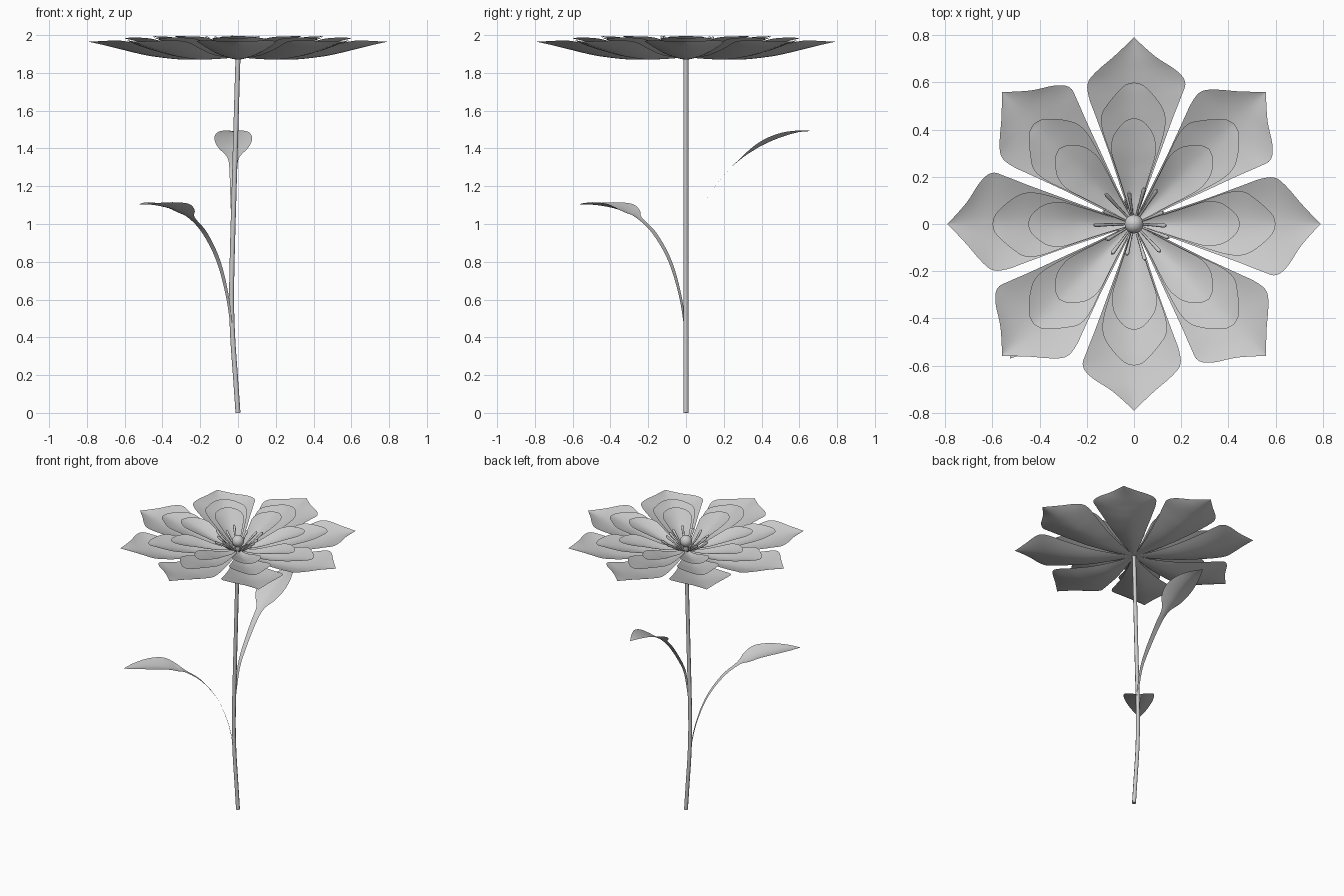
import bpy, bmesh, math, random
from mathutils import Vector

random.seed(4)


def spline(rows, steps):
    """Catmull-Rom samples through rows of numbers."""
    out = []
    n = len(rows)
    for i in range(n - 1):
        p = [rows[max(i - 1, 0)], rows[i], rows[i + 1], rows[min(i + 2, n - 1)]]
        for k in range(steps):
            t = k / steps
            out.append([0.5 * (2 * b + (c - a) * t + (2 * a - 5 * b + 4 * c - d) * t * t
                               + (3 * b - a - 3 * c + d) * t ** 3) for a, b, c, d in zip(*p)])
    out.append(list(rows[-1]))
    return out


def blade(name, rows, angle, loc=(0, 0, 0), cols=10, power=1.6):
    """Thin sheet along local +x. Row: distance, height, left width, right width, edge lift."""
    bm = bmesh.new()
    grid = []
    for d, z, wl, wr, lift in spline(rows, 5):
        line = []
        for j in range(cols + 1):
            v = 2 * j / cols - 1
            w = wl if v > 0 else wr
            line.append(bm.verts.new((d, v * max(w, 0.0005), z + lift * abs(v) ** power)))
        grid.append(line)
    for a, b in zip(grid, grid[1:]):
        for j in range(cols):
            bm.faces.new((a[j], b[j], b[j + 1], a[j + 1]))
    me = bpy.data.meshes.new(name)
    bm.to_mesh(me)
    bm.free()
    me.shade_smooth()
    ob = bpy.data.objects.new(name, me)
    ob.location = loc
    ob.rotation_euler.z = angle
    bpy.context.collection.objects.link(ob)
    return ob


def tube(name, points, radius, radii=None):
    cu = bpy.data.curves.new(name, 'CURVE')
    cu.dimensions = '3D'
    cu.bevel_depth = radius
    cu.bevel_resolution = 2
    cu.use_fill_caps = True
    sp = cu.splines.new('POLY')
    sp.points.add(len(points) - 1)
    for i, p in enumerate(points):
        sp.points[i].co = (*p, 1)
        sp.points[i].radius = radii[i] if radii else 1
    sp.use_smooth = True
    ob = bpy.data.objects.new(name, cu)
    bpy.context.collection.objects.link(ob)
    return ob


# Three rings of petals
outer = [(0.01, 1.882, 0.008, 0.008, 0), (0.15, 1.874, 0.055, 0.055, 0.012),
         (0.30, 1.871, 0.105, 0.11, 0.03), (0.45, 1.887, 0.16, 0.165, 0.045),
         (0.54, 1.905, 0.192, 0.20, 0.05), (0.60, 1.92, 0.195, 0.217, 0.048),
         (0.65, 1.932, 0.155, 0.18, 0.04), (0.71, 1.947, 0.085, 0.09, 0.022),
         (0.79, 1.965, 0, 0, 0)]
middle = [(0.01, 1.888, 0.007, 0.007, 0), (0.15, 1.888, 0.05, 0.05, 0.015),
          (0.28, 1.902, 0.093, 0.095, 0.028), (0.39, 1.928, 0.132, 0.128, 0.036),
          (0.46, 1.947, 0.138, 0.132, 0.034), (0.51, 1.96, 0.11, 0.11, 0.026),
          (0.56, 1.973, 0.068, 0.07, 0.014), (0.59, 1.98, 0.035, 0.035, 0.005),
          (0.60, 1.983, 0, 0, 0)]
inner = [(0.01, 1.894, 0.006, 0.006, 0), (0.12, 1.902, 0.038, 0.038, 0.014),
         (0.22, 1.925, 0.07, 0.07, 0.026), (0.30, 1.95, 0.095, 0.092, 0.03),
         (0.36, 1.968, 0.092, 0.088, 0.022), (0.40, 1.98, 0.07, 0.07, 0.013),
         (0.435, 1.99, 0.038, 0.038, 0.004), (0.45, 1.994, 0, 0, 0)]
for ring, rows in (("outer", outer), ("middle", middle), ("inner", inner)):
    for i in range(8):
        blade(f"{ring}_petal_{i + 1}", rows, i * math.pi / 4)

# Stamens with thicker tips
COUNT = 14
for i in range(COUNT):
    a = 2 * math.pi * i / COUNT + random.uniform(-0.1, 0.1)
    r = random.uniform(0.13, 0.185)
    h = random.uniform(1.97, 1.997)
    prof = [(0.01, 1.885), (r * 0.4, 1.91), (r * 0.75, 1.95), (r * 0.95, h - 0.01), (r, h)]
    tube(f"stamen_{i + 1}", [(d * math.cos(a), d * math.sin(a), z) for d, z in prof],
         0.009, [0.4, 0.5, 0.8, 1, 0.5])

# Pistil: short column with a round head
tube("pistil_column", [(0, 0, 1.88), (0, 0, 1.95)], 0.016)
bpy.ops.mesh.primitive_uv_sphere_add(segments=20, ring_count=12, radius=0.04, location=(0, 0, 1.955))
head = bpy.context.object
head.name = "pistil_head"
bpy.ops.object.shade_smooth()

# Stem with a slight bend to the left
stem = [(0, 0, 0), (-0.014, 0, 0.2), (-0.028, 0, 0.4), (-0.034, 0, 0.6), (-0.03, 0, 0.85),
        (-0.02, 0, 1.2), (-0.01, 0, 1.55), (0, 0, 1.885)]
tube("stem", spline(stem, 4), 0.013)

# Two leaves, each a narrow stalk widening to a cupped blade
low_leaf = [(0, 0.4, 0.006, 0.006, 0), (0.035, 0.6, 0.01, 0.01, 0), (0.11, 0.8, 0.014, 0.014, 0),
            (0.22, 0.95, 0.018, 0.018, 0), (0.33, 1.03, 0.024, 0.024, 0.004),
            (0.39, 1.053, 0.075, 0.075, 0.02), (0.46, 1.075, 0.1, 0.1, 0.03),
            (0.56, 1.093, 0.09, 0.09, 0.022), (0.67, 1.103, 0.05, 0.05, 0.008),
            (0.755, 1.102, 0, 0, 0)]
high_leaf = [(0, 0.8, 0.006, 0.006, 0), (0.04, 1.0, 0.01, 0.01, 0), (0.1, 1.12, 0.015, 0.015, 0),
             (0.21, 1.27, 0.02, 0.02, 0), (0.29, 1.343, 0.03, 0.03, 0.006),
             (0.35, 1.385, 0.08, 0.08, 0.02), (0.42, 1.425, 0.1, 0.1, 0.026),
             (0.51, 1.462, 0.085, 0.085, 0.022), (0.6, 1.487, 0.045, 0.045, 0.008),
             (0.68, 1.492, 0, 0, 0)]
blade("lower_leaf", low_leaf, math.atan2(-0.575, -0.5), (-0.03, 0, 0))
blade("upper_leaf", high_leaf, math.pi / 2, (-0.025, 0, 0))
